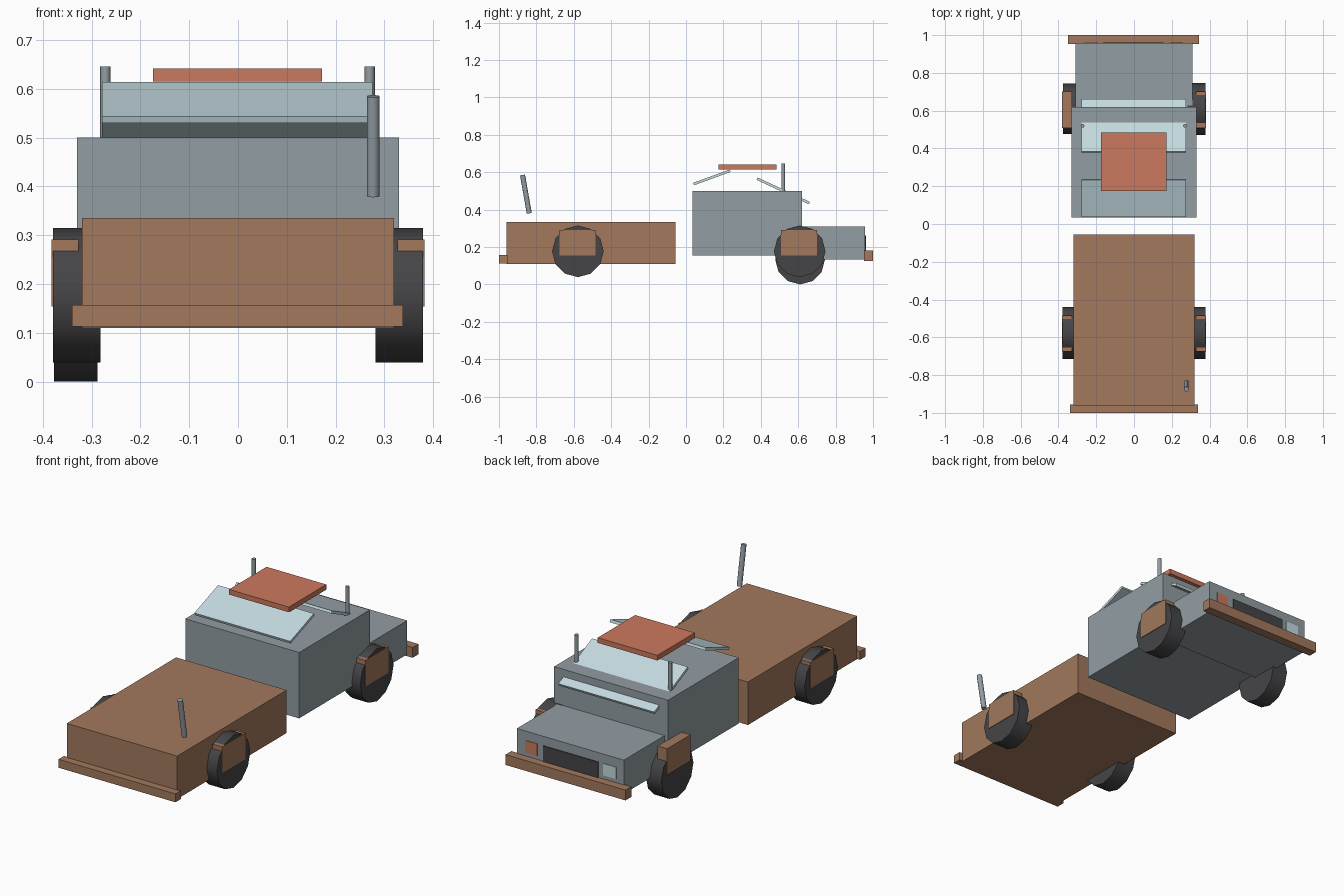
import bpy
from math import radians, pi
from mathutils import Vector

if "Cube" in bpy.data.objects:
    bpy.data.objects.remove(bpy.data.objects["Cube"])


def material(name, rgb):
    m = bpy.data.materials.new(name)
    m.diffuse_color = (*rgb, 1)
    m.use_nodes = True
    m.node_tree.nodes["Principled BSDF"].inputs["Base Color"].default_value = m.diffuse_color
    return m


BROWN = material("brown_paint", (0.36, 0.19, 0.11))
GREY = material("grey_paint", (0.29, 0.34, 0.37))
GLASS = material("pale_glass", (0.55, 0.70, 0.74))
ORANGE = material("orange_paint", (0.60, 0.19, 0.11))
RUBBER = material("rubber", (0.06, 0.06, 0.065))


def box(name, mat, x, y, z, tilt=0):
    """Box from (min, max) ranges, tilted about its own x axis."""
    bpy.ops.mesh.primitive_cube_add(
        size=1, location=[sum(r) / 2 for r in (x, y, z)], rotation=(radians(tilt), 0, 0))
    o = bpy.context.object
    o.name = name
    o.scale = [r[1] - r[0] for r in (x, y, z)]
    bpy.ops.object.transform_apply(location=False, rotation=False, scale=True)
    o.data.materials.append(mat)
    return o


def rod(name, mat, a, b, radius, sides):
    """Cylinder running from point a to point b."""
    a, b = Vector(a), Vector(b)
    bpy.ops.mesh.primitive_cylinder_add(
        vertices=sides, radius=radius, depth=(b - a).length, location=(a + b) / 2,
        rotation=(b - a).to_track_quat('Z', 'Y').to_euler())
    o = bpy.context.object
    o.name = name
    o.data.materials.append(mat)
    bpy.ops.object.shade_smooth_by_angle(angle=radians(50))
    return o


# Main bodies
box("cargo_bed", BROWN, (-0.32, 0.32), (-0.96, -0.055), (0.11, 0.335))
box("cabin", GREY, (-0.33, 0.33), (0.035, 0.62), (0.155, 0.50))
box("hood", GREY, (-0.31, 0.31), (0.60, 0.957), (0.133, 0.31))

# Bumpers
box("rear_bumper", BROWN, (-0.34, 0.338), (-1.0, -0.955), (0.113, 0.157))
box("nose_bumper", BROWN, (-0.35, 0.345), (0.952, 1.0), (0.126, 0.18))

# Roof panel and tilted glass
box("roof_panel", ORANGE, (-0.174, 0.172), (0.175, 0.485), (0.615, 0.642))
box("rear_window", GLASS, (-0.279, 0.276), (0.034, 0.242), (0.565, 0.579), tilt=20)
box("windshield", GLASS, (-0.279, 0.276), (0.366, 0.674), (0.493, 0.507), tilt=-25)

# Roof posts and exhaust
for side, px in (("left", -0.272), ("right", 0.27)):
    rod(f"{side}_roof_post", GREY, (px, 0.52, 0.47), (px, 0.52, 0.646), 0.0105, 8)
rod("exhaust_pipe", GREY, (0.277, -0.838, 0.38), (0.277, -0.874, 0.585), 0.0135, 10)

# Nose details
box("grille", RUBBER, (-0.163, 0.156), (0.95, 0.962), (0.165, 0.262))
box("right_lamp", ORANGE, (0.19, 0.26), (0.95, 0.96), (0.20, 0.262))
box("left_lamp", GLASS, (-0.268, -0.19), (0.95, 0.96), (0.20, 0.262))

# Wheels (the left nose wheel sags) and fender blocks
wheels = [
    ("rear_left", -1, -0.578, 0.177, 0.138, (0.282, 0.379)),
    ("rear_right", 1, -0.578, 0.177, 0.138, (0.282, 0.379)),
    ("nose_right", 1, 0.608, 0.177, 0.138, (0.282, 0.379)),
    ("nose_left", -1, 0.61, 0.133, 0.133, (0.288, 0.377)),
]
for name, s, y, z, r, (xi, xo) in wheels:
    rod(f"{name}_wheel", RUBBER, (s * xi, y, z), (s * xo, y, z), r, 12)
    fy = 0.605 if y > 0 else -0.58
    box(f"{name}_fender", BROWN, sorted((s * 0.327, s * 0.382)),
        (fy - 0.096, fy + 0.096), (0.154, 0.291))
